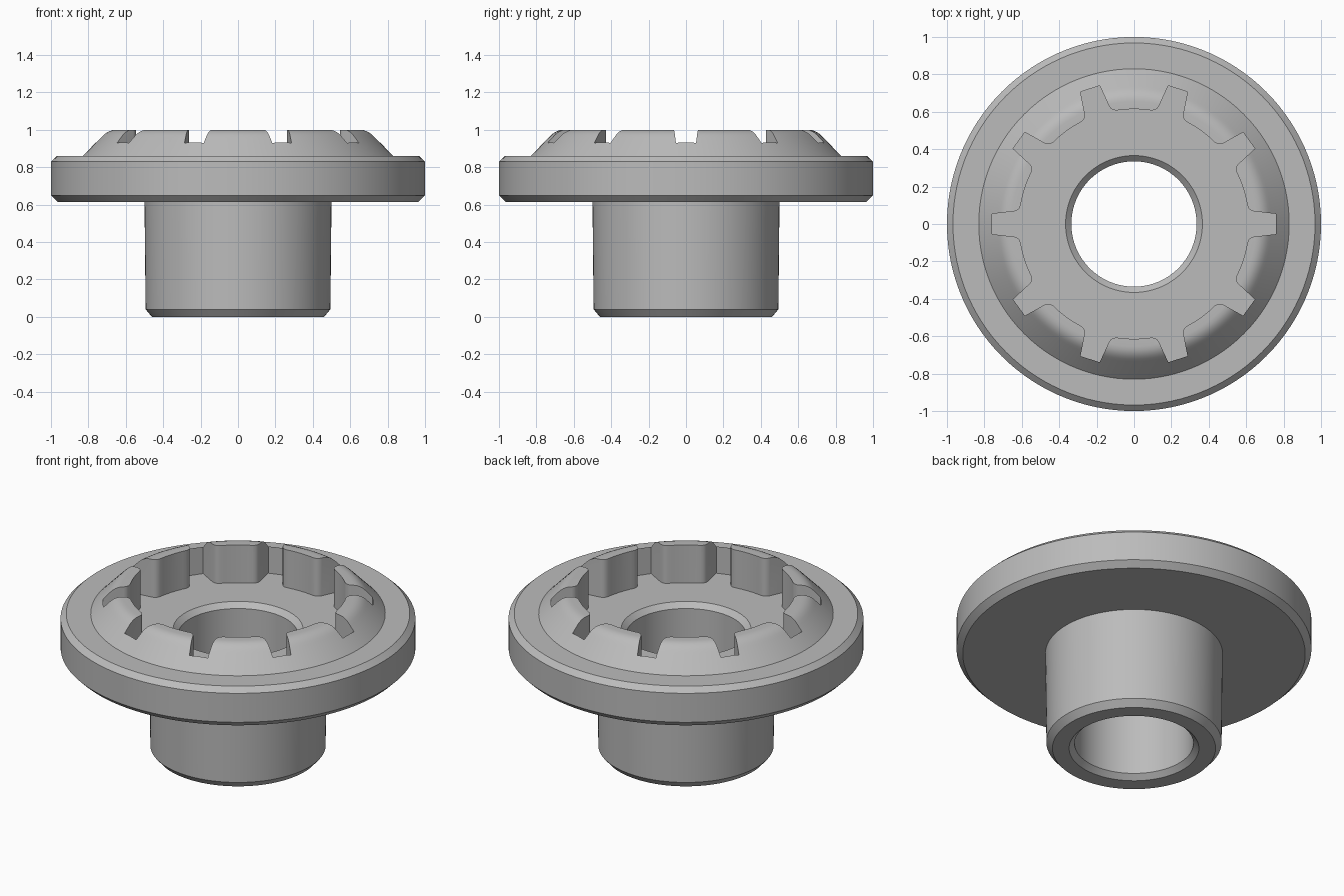
import bpy, bmesh, math
from mathutils import Matrix, Vector

cube = bpy.data.objects.get("Cube")
if cube:
    bpy.data.objects.remove(cube, do_unlink=True)

SEGMENTS = 120
SLOTS = 10
FLOOR_Z = 0.765

grey = bpy.data.materials.new("plain grey")
grey.use_nodes = True
colour = (0.5, 0.5, 0.5, 1)
grey.diffuse_color = colour
grey.node_tree.nodes["Principled BSDF"].inputs["Base Color"].default_value = colour


def make_object(name, bm):
    bmesh.ops.recalc_face_normals(bm, faces=bm.faces)
    mesh = bpy.data.meshes.new(name)
    bm.to_mesh(mesh)
    bm.free()
    mesh.materials.append(grey)
    obj = bpy.data.objects.new(name, mesh)
    bpy.context.collection.objects.link(obj)
    return obj


def revolve(name, profile):
    """Spin a closed (radius, height) profile around the z axis."""
    bm = bmesh.new()
    verts = [bm.verts.new((r, 0, z)) for r, z in profile]
    edges = [bm.edges.new((a, b)) for a, b in zip(verts, verts[1:] + verts[:1])]
    bmesh.ops.spin(bm, geom=verts + edges, axis=(0, 0, 1), cent=(0, 0, 0),
                   angle=math.tau, steps=SEGMENTS, use_merge=True)
    bmesh.ops.remove_doubles(bm, verts=bm.verts, dist=0.0001)
    return make_object(name, bm)


# Hub, flange and domed rim as one turned body with a bore
hub = [(0.366, 0), (0.46, 0), (0.494, 0.04), (0.5, 0.615)]
flange = [(0.965, 0.615), (1, 0.65), (1, 0.83), (0.968, 0.86), (0.83, 0.86)]
rim = [(0.735, 0.958), (0.722, 0.971), (0.708, 0.983), (0.692, 0.992),
       (0.675, 0.998), (0.655, 1)]
bore = [(0.366, 1), (0.366, FLOOR_Z), (0.335, FLOOR_Z - 0.03), (0.335, 0.03)]
body = revolve("flanged_hub", hub + flange + rim + bore)

# Star-shaped recess: radial slots with rounded shoulders between teeth
half_slot = [(0.76, 0.054), (0.64, 0.068), (0.625, 0.073), (0.613, 0.084), (0.606, 0.1)]
slot = [(x, -y) for x, y in reversed(half_slot)] + half_slot
pitch = math.tau / SLOTS
start = math.atan2(half_slot[-1][1], half_slot[-1][0])
radius = math.hypot(*half_slot[-1])
tooth_arc = []
for k in range(1, 8):
    a = start + (pitch - 2 * start) * k / 8
    tooth_arc.append((radius * math.cos(a), radius * math.sin(a)))

bm = bmesh.new()
outline = []
for i in range(SLOTS):
    turn = Matrix.Rotation(i * pitch, 3, 'Z')
    outline += [bm.verts.new(turn @ Vector((x, y, FLOOR_Z))) for x, y in slot + tooth_arc]
base = bm.faces.new(outline)
top = bmesh.ops.extrude_face_region(bm, geom=[base])["geom"]
bmesh.ops.translate(bm, vec=(0, 0, 0.5),
                    verts=[g for g in top if isinstance(g, bmesh.types.BMVert)])
cutter = make_object("recess_cutter", bm)
cutter.hide_render = True

# Cut the recess and drop the cutter
cut = body.modifiers.new("recess", 'BOOLEAN')
cut.operation = 'DIFFERENCE'
cut.solver = 'EXACT'
cut.object = cutter
bpy.ops.object.select_all(action='DESELECT')
bpy.context.view_layer.objects.active = body
body.select_set(True)
bpy.ops.object.modifier_apply(modifier=cut.name)
bpy.data.objects.remove(cutter, do_unlink=True)

bpy.ops.object.shade_smooth_by_angle(angle=math.radians(28))
